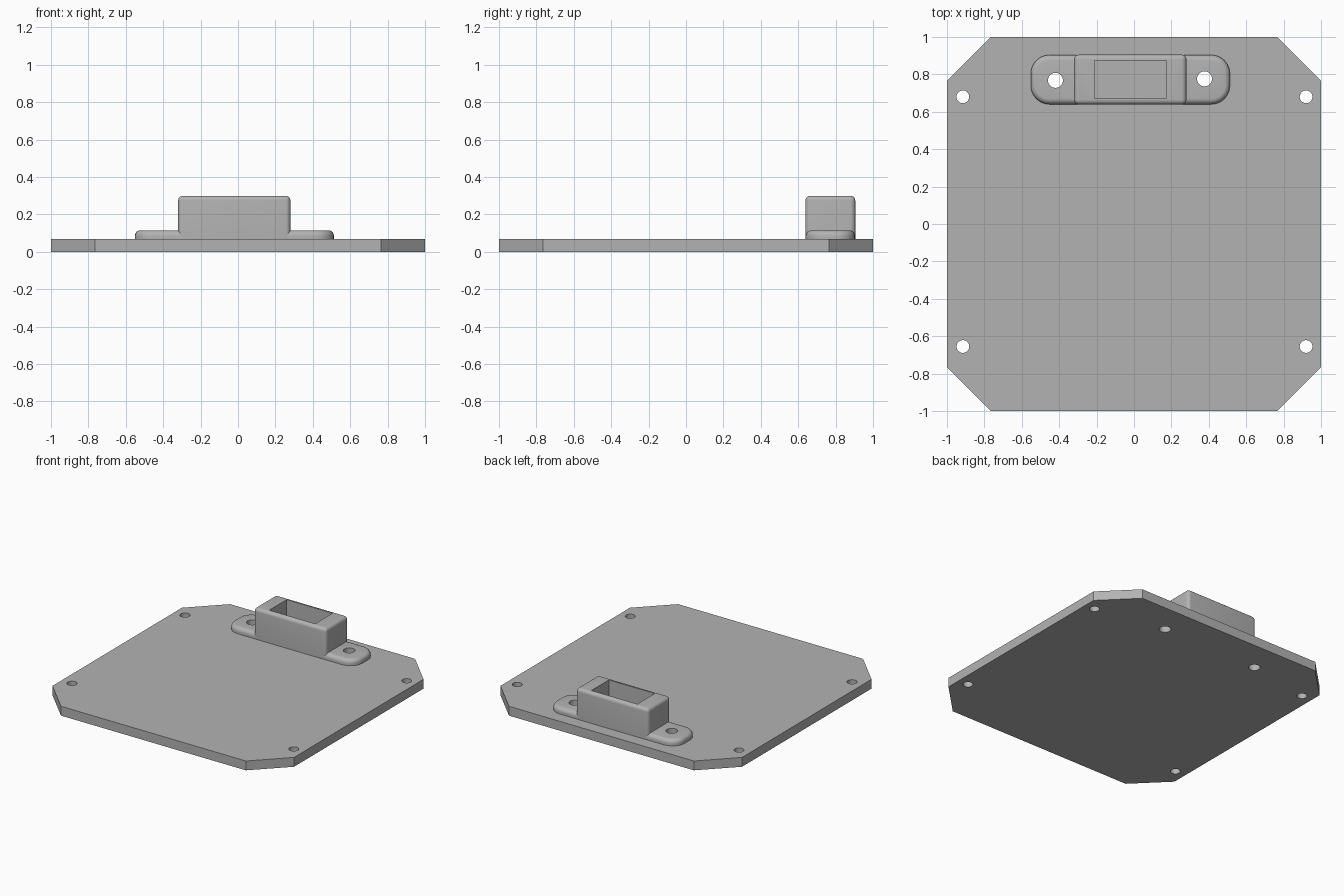
import bpy, bmesh, math

if "Cube" in bpy.data.objects:
    bpy.data.objects.remove(bpy.data.objects["Cube"], do_unlink=True)

grey = bpy.data.materials.new("mid_grey")
grey.use_nodes = True
grey.diffuse_color = (0.45, 0.45, 0.45, 1)
grey.node_tree.nodes["Principled BSDF"].inputs["Base Color"].default_value = grey.diffuse_color


def box(name, x, y, z, corner=0, top=0, segments=6):
    """Box from ranges, with upright edges and then the top rim bevelled."""
    bm = bmesh.new()
    bmesh.ops.create_cube(bm, size=1)
    for v in bm.verts:
        v.co = [r[0] if c < 0 else r[1] for c, r in zip(v.co, (x, y, z))]
    if corner:
        upright = [e for e in bm.edges if abs(e.verts[0].co.z - e.verts[1].co.z) > 1e-4]
        bmesh.ops.bevel(bm, geom=upright, offset=corner, segments=segments,
                        profile=0.5, affect='EDGES')
    if top:
        rim = [e for e in bm.edges if all(v.co.z > z[1] - 1e-4 for v in e.verts)
               and any(f.normal.z < 0.5 for f in e.link_faces)]
        bmesh.ops.bevel(bm, geom=rim, offset=top, segments=5,
                        profile=0.5, affect='EDGES', clamp_overlap=True)
    mesh = bpy.data.meshes.new(name)
    bm.to_mesh(mesh)
    bm.free()
    mesh.materials.append(grey)
    ob = bpy.data.objects.new(name, mesh)
    bpy.context.collection.objects.link(ob)
    return ob


def drill(x, y, radius):
    bpy.ops.mesh.primitive_cylinder_add(vertices=40, radius=radius, depth=1, location=(x, y, 0))
    ob = bpy.context.object
    ob.name = "hole_cutter"
    ob.data.materials.append(grey)
    return ob


def finish(ob, cutters):
    """Cut the openings and smooth the rounded edges."""
    bpy.ops.object.select_all(action='DESELECT')
    bpy.context.view_layer.objects.active = ob
    ob.select_set(True)
    for cutter in cutters:
        mod = ob.modifiers.new("cut", 'BOOLEAN')
        mod.operation = 'DIFFERENCE'
        mod.solver = 'EXACT'
        mod.object = cutter
        bpy.ops.object.modifier_apply(modifier=mod.name)
    bpy.ops.object.shade_smooth_by_angle(angle=math.radians(35))


# Parts
BASE = 0.07
plate = box("base_plate", (-1, 1), (-1, 1), (0, BASE), corner=0.235, segments=1)
flange = box("mounting_flange", (-0.552, 0.513), (0.64, 0.904), (BASE, 0.115), 0.1, 0.03)
housing = box("socket_housing", (-0.32, 0.28), (0.639, 0.905), (BASE, 0.3), 0.025, 0.025)

# Openings
corner_holes = [drill(x, y, 0.034) for x in (-0.915, 0.92) for y in (-0.655, 0.68)]
screw_holes = [drill(-0.42, 0.768, 0.04), drill(0.377, 0.776, 0.04)]
pocket = box("pocket_cutter", (-0.21, 0.17), (0.67, 0.875), (0.02, 0.5))

finish(plate, corner_holes + screw_holes)
finish(flange, screw_holes + [pocket])
finish(housing, [pocket])

for cutter in corner_holes + screw_holes + [pocket]:
    bpy.data.objects.remove(cutter, do_unlink=True)
